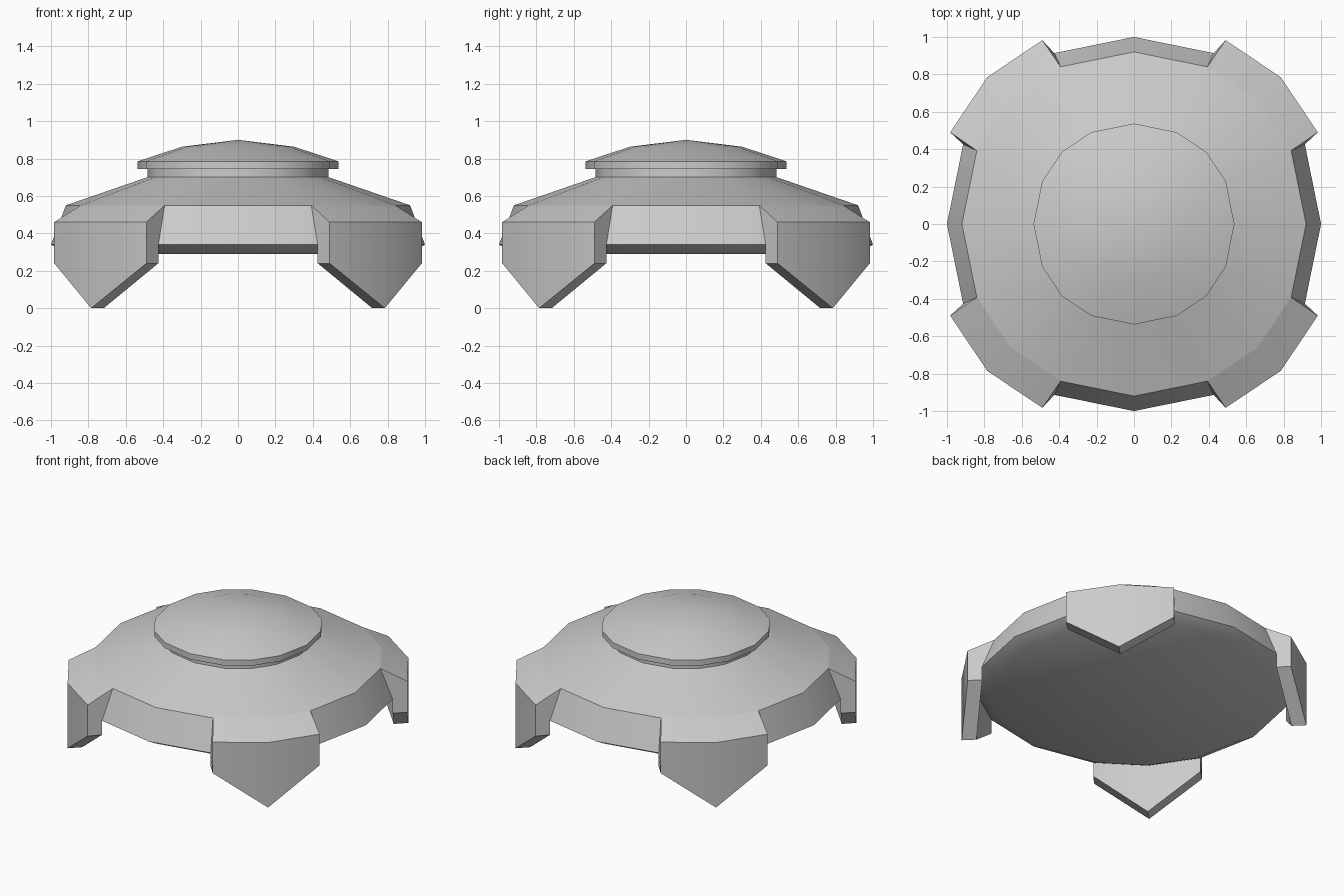
import bpy, bmesh, math

if "Cube" in bpy.data.objects:
    bpy.data.objects.remove(bpy.data.objects["Cube"])

# sixteen slightly uneven spokes: (angle, radius factor), repeated per quarter turn
QUARTER = [(0, 1.0), (25, 1.008), (45, 1.015), (65, 1.008)]
SPOKES = [(q * 90 + a, f) for q in range(4) for a, f in QUARTER]


def polar(a, r, z):
    a = math.radians(a)
    return (r * math.cos(a), r * math.sin(a), z)


def finish(bm, name, angle):
    bmesh.ops.remove_doubles(bm, verts=bm.verts, dist=1e-4)
    bmesh.ops.recalc_face_normals(bm, faces=bm.faces)
    me = bpy.data.meshes.new(name)
    bm.to_mesh(me)
    bm.free()
    ob = bpy.data.objects.new(name, me)
    bpy.context.collection.objects.link(ob)
    bpy.ops.object.select_all(action='DESELECT')
    ob.select_set(True)
    bpy.context.view_layer.objects.active = ob
    bpy.ops.object.shade_smooth_by_angle(angle=math.radians(angle))
    return ob


def lathe(name, profile, open_band=None, cap_start=False, apex=None):
    bm = bmesh.new()
    rings = [[bm.verts.new(polar(a, r * f, z)) for a, f in SPOKES] for r, z in profile]
    n = len(SPOKES)
    for k in range(len(rings) - 1):
        lo, hi = rings[k], rings[k + 1]
        for i in range(n):
            if k == open_band and i % 4 in (1, 2):
                continue  # a leg joins the body here
            j = (i + 1) % n
            bm.faces.new((lo[i], lo[j], hi[j], hi[i]))
    if cap_start:
        bm.faces.new(rings[0][::-1])
    if apex is not None:
        top = bm.verts.new((0, 0, apex))
        for i in range(n):
            bm.faces.new((rings[-1][i], rings[-1][(i + 1) % n], top))
    return finish(bm, name, 35)


# saucer body: bottom, undercut, sloped wall, shoulder, neck
lathe("body", [(0.91, 0.29), (1.0, 0.34), (0.92, 0.55), (0.485, 0.70), (0.485, 0.745)],
      open_band=1, cap_start=True)

# domed lid with overhanging rim
lathe("lid", [(0.485, 0.745), (0.537, 0.745), (0.537, 0.785), (0.30, 0.863)], apex=0.90)


# four pointed corner legs, open where they meet the body
def section(bm, q, a_in, a_out, f, r_out, foot):
    pts = [(a_in, 0.92 * f, 0.55), (a_out, r_out, 0.46), (a_out, r_out, foot),
           (a_in, 1.0 * f, foot), (a_in, 1.0 * f, 0.34)]
    return [bm.verts.new(polar(q * 90 + a, r, z)) for a, r, z in pts]


bm = bmesh.new()
for q in range(4):
    s = [section(bm, q, 25, 26.5, 1.008, 1.098, 0.24),
         section(bm, q, 45, 45, 1.015, 1.11, 0.0),
         section(bm, q, 65, 63.5, 1.008, 1.098, 0.24)]
    for a, b in zip(s, s[1:]):
        for k in range(4):
            bm.faces.new((a[k], a[k + 1], b[k + 1], b[k]))
    bm.faces.new(s[0][::-1])
    bm.faces.new(s[2])
finish(bm, "corner_legs", 35)
